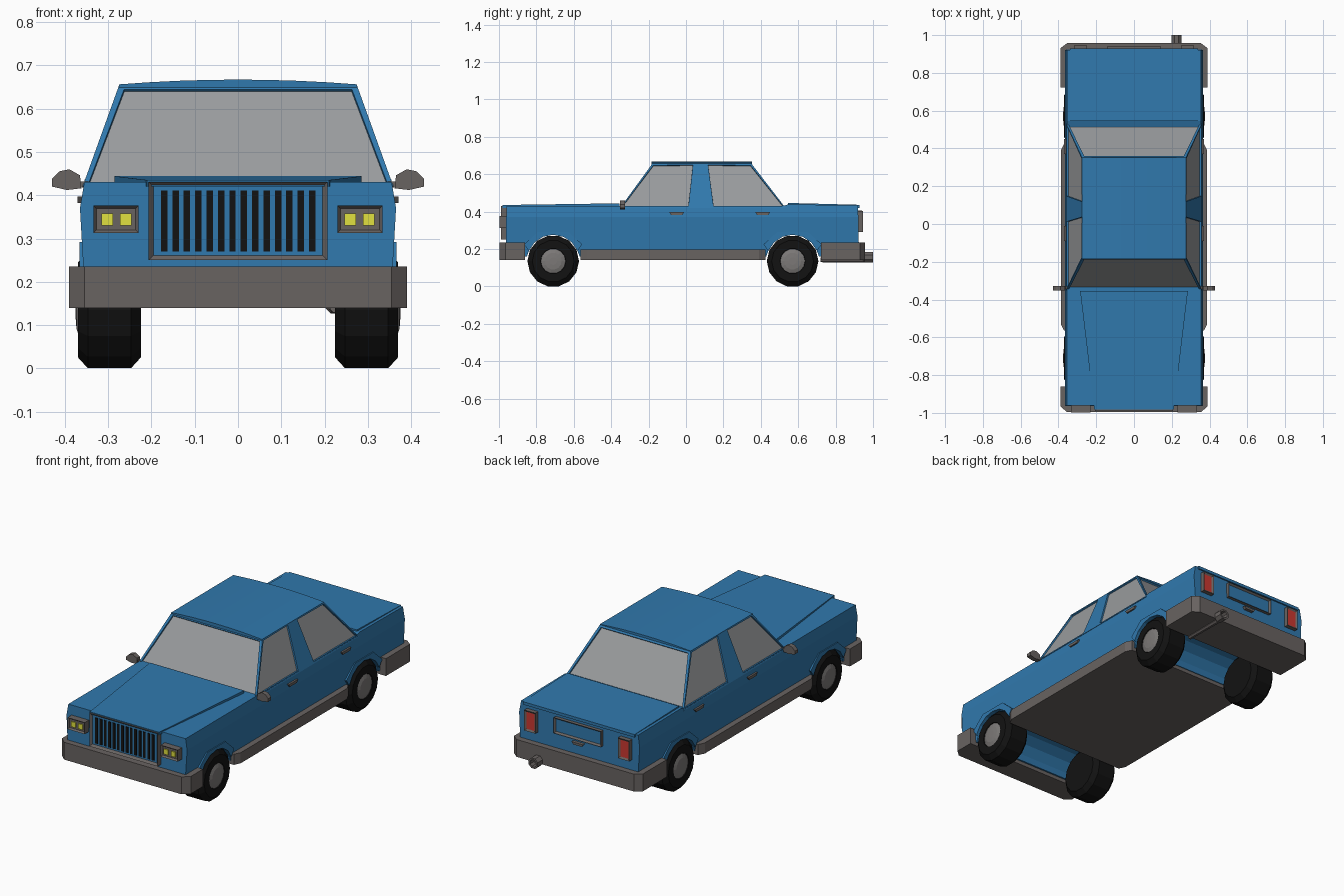
import bpy, bmesh, math
from mathutils import Vector

if "Cube" in bpy.data.objects:
    bpy.data.objects.remove(bpy.data.objects["Cube"])


def mat(name, r, g, b):
    m = bpy.data.materials.new(name)
    m.diffuse_color = (r, g, b, 1)
    m.use_nodes = True
    m.node_tree.nodes["Principled BSDF"].inputs["Base Color"].default_value = m.diffuse_color
    return m


BLUE = mat("blue_paint", 0.03, 0.19, 0.42)
TRIM = mat("trim_grey", 0.14, 0.125, 0.12)
BLACK = mat("black", 0.006, 0.006, 0.006)
GLASS = mat("glass", 0.32, 0.33, 0.34)
YELLOW = mat("lamp_yellow", 0.75, 0.75, 0.05)
RED = mat("lamp_red", 0.6, 0.04, 0.03)
HUB = mat("hub_grey", 0.2, 0.19, 0.185)


def finish(name, bm, mats, mirror=False):
    bmesh.ops.recalc_face_normals(bm, faces=bm.faces)
    me = bpy.data.meshes.new(name)
    bm.to_mesh(me)
    bm.free()
    ob = bpy.data.objects.new(name, me)
    bpy.context.collection.objects.link(ob)
    for m in mats:
        me.materials.append(m)
    if mirror:
        ob.modifiers.new("mirror", 'MIRROR')
    return ob


def prism_bm(pts, axis, a, b):
    """Extrude a 2D outline along one axis from a to b."""
    bm = bmesh.new()
    def place(p, t):
        return {'x': (t, p[0], p[1]), 'y': (p[0], t, p[1]), 'z': (p[0], p[1], t)}[axis]
    lo = [bm.verts.new(place(p, a)) for p in pts]
    hi = [bm.verts.new(place(p, b)) for p in pts]
    bm.faces.new(lo)
    bm.faces.new(hi)
    for i in range(len(pts)):
        j = (i + 1) % len(pts)
        bm.faces.new((lo[i], lo[j], hi[j], hi[i]))
    return bm


def prism(name, pts, axis, a, b, m, mirror=False):
    return finish(name, prism_bm(pts, axis, a, b), [m], mirror)


def rect(x0, x1, z0, z1):
    return [(x0, z0), (x1, z0), (x1, z1), (x0, z1)]


def framed(name, r, back, front, border, depth, outer, inner, mirror=False):
    """Box whose outward y face is inset and recessed."""
    bm = prism_bm(rect(*r), 'y', back, front)
    bmesh.ops.recalc_face_normals(bm, faces=bm.faces)
    f = [f for f in bm.faces if abs(f.calc_center_median().y - front) < 1e-5]
    bmesh.ops.inset_individual(bm, faces=f, thickness=border)
    for v in f[0].verts:
        v.co.y -= math.copysign(depth, front)
    f[0].material_index = 1
    return finish(name, bm, [outer, inner], mirror)


def lathe(name, prof, n, axis, c, m, mirror=False):
    """Revolve (position, radius) points about an x or y axis through c."""
    bm = bmesh.new()
    rings = []
    for t, r in prof:
        ring = []
        for i in range(n):
            a = 2 * math.pi * (i + 0.5) / n - math.pi / 2
            u, w = r * math.cos(a), r * math.sin(a)
            off = (t, u, w) if axis == 'x' else (u, t, w)
            ring.append(bm.verts.new(Vector(c) + Vector(off)))
        rings.append(ring)
    for p, q in zip(rings, rings[1:]):
        for i in range(n):
            j = (i + 1) % n
            bm.faces.new((p[i], p[j], q[j], q[i]))
    bm.faces.new(rings[0])
    bm.faces.new(rings[-1])
    return finish(name, bm, [m], mirror)


AXLES = {"front": -0.71, "rear": 0.57}
WZ = 0.135


def arch(y, r=0.141, n=8):
    """Wheel opening outline from front to back."""
    return [(y - r, 0.16)] + [(y - r * math.cos(math.pi * i / n), WZ + r * math.sin(math.pi * i / n))
                              for i in range(1, n)] + [(y + r, 0.16)]


# Lower body: side profile with wheel openings, flanks shaped by height
profile = ([(-0.965, 0.16)] + arch(AXLES["front"]) + arch(AXLES["rear"]) +
           [(0.925, 0.16), (0.92, 0.434), (0.545, 0.438), (0.52, 0.43), (-0.345, 0.43), (-0.96, 0.43)])
bm = prism_bm(profile, 'x', -1, 1)
bmesh.ops.bisect_plane(bm, geom=bm.verts[:] + bm.edges[:] + bm.faces[:],
                       plane_co=(0, 0, 0.37), plane_no=(0, 0, 1))
for v in bm.verts:
    z = v.co.z
    v.co.x *= 0.353 + 0.012 * (z - 0.16) / 0.21 if z <= 0.37 else 0.365 - 0.01 * (z - 0.37) / 0.06
finish("body", bm, [BLUE])

# Bonnet and boot lid
bm = prism_bm([(-0.21, -0.982), (0.21, -0.982), (0.285, -0.355), (-0.285, -0.355)], 'z', 0.42, 0.444)
for v in bm.verts:
    if v.co.y < -0.9 and v.co.z > 0.43:
        v.co.z = 0.435
finish("bonnet", bm, [BLUE])
prism("boot_lid", [(0.545, 0.42), (0.928, 0.42), (0.928, 0.436), (0.545, 0.446)], 'x', -0.338, 0.338, BLUE)

# Cabin: tapered shell with recessed windows
bm = bmesh.new()
base_y, top_y = [-0.352, 0.02, 0.14, 0.532], [-0.18, 0.045, 0.11, 0.35]
lo = {s: [bm.verts.new((s * 0.359, y, 0.42)) for y in base_y] for s in (-1, 1)}
hi = {s: [bm.verts.new((s * 0.274, y, 0.656)) for y in top_y] for s in (-1, 1)}
side, ends = [], []
for s in (-1, 1):
    for i in range(3):
        f = bm.faces.new((lo[s][i], lo[s][i + 1], hi[s][i + 1], hi[s][i]))
        if i != 1:
            side.append(f)
for i in (0, 3):
    ends.append(bm.faces.new((lo[-1][i], lo[1][i], hi[1][i], hi[-1][i])))
bm.faces.new(hi[-1] + hi[1][::-1])
bm.faces.new(lo[-1] + lo[1][::-1])
bmesh.ops.recalc_face_normals(bm, faces=bm.faces)
bmesh.ops.inset_individual(bm, faces=side, thickness=0.011)
bmesh.ops.inset_individual(bm, faces=ends, thickness=0.018)
for f in side + ends:
    f.material_index = 1
bmesh.ops.inset_individual(bm, faces=side + ends, thickness=0.001, depth=-0.008)
for f in side + ends:
    f.material_index = 1
    for e in f.edges:
        for g in e.link_faces:
            if g is not f:
                g.material_index = 0
finish("cabin", bm, [BLUE, GLASS])

# Curved roof skin
xs = [-0.275 + 0.55 * i / 8 for i in range(9)]
prism("roof", [(-0.275, 0.648)] + [(x, 0.667 - 0.011 * (x / 0.275) ** 2) for x in xs] + [(0.275, 0.648)],
      'y', -0.185, 0.352, BLUE)

# Bumpers and sill
prism("front_bumper", [(-0.39, -0.86), (-0.39, -0.965), (-0.355, -0.996), (0.355, -0.996),
                       (0.39, -0.965), (0.39, -0.86)], 'z', 0.14, 0.235, TRIM)
prism("rear_bumper", [(-0.39, 0.722), (-0.39, 0.93), (-0.355, 0.957), (0.355, 0.957),
                      (0.39, 0.93), (0.39, 0.722)], 'z', 0.14, 0.235, TRIM)
prism("sill_and_floor", [(-0.37, -0.565), (0.37, -0.565), (0.387, -0.53), (0.387, 0.39), (0.37, 0.425),
                         (-0.37, 0.425), (-0.387, 0.39), (-0.387, -0.53)], 'z', 0.14, 0.198, TRIM)

# Wheels and arch flares
for n, y in AXLES.items():
    c = (0.297, y, WZ)
    lathe(n + "_tyres", [(-0.073, 0.112), (-0.05, 0.138), (0.05, 0.138), (0.073, 0.112),
                         (0.073, 0.068), (0.064, 0.064)], 14, 'x', c, BLACK, True)
    lathe(n + "_hubs", [(0.05, 0.066), (0.069, 0.066), (0.076, 0.045), (0.078, 0.02)], 14, 'x', c, HUB, True)
    outer = [(y + 0.155, 0.225), (y + 0.08, 0.292), (y - 0.08, 0.292), (y - 0.155, 0.225)]
    prism(n + "_arch_flares", arch(y)[1:-1] + outer, 'x', 0.34, 0.366, BLUE, True)

# Grille with vertical slots
framed("grille_frame", (-0.207, 0.207, 0.25, 0.431), -0.95, -0.99, 0.016, 0.012, TRIM, BLUE)
slot = prism("grille_slots", rect(-0.178, -0.163, 0.27, 0.411), 'y', -0.96, -0.981, BLACK)
arr = slot.modifiers.new("repeat", 'ARRAY')
arr.use_relative_offset = False
arr.use_constant_offset = True
arr.constant_offset_displace = (0.0263, 0, 0)
arr.count = 14

# Headlights and tail lights
framed("headlight_frames", (0.23, 0.334, 0.313, 0.376), -0.95, -0.998, 0.01, 0.01, TRIM, TRIM, True)
for n, x in (("inner", 0.246), ("outer", 0.289)):
    prism(n + "_headlights", rect(x, x + 0.026, 0.33, 0.358), 'y', -0.97, -0.994, YELLOW, True)
framed("tail_lights", (0.25, 0.318, 0.29, 0.402), 0.91, 0.945, 0.014, 0.006, TRIM, RED, True)

# Rear panel recess and boot catch
framed("rear_plate_recess", (-0.143, 0.143, 0.32, 0.405), 0.91, 0.94, 0.012, 0.01, TRIM, BLUE)
prism("boot_catch", [(-0.035, 0.303), (-0.025, 0.29), (0.025, 0.29), (0.035, 0.303)], 'y', 0.91, 0.94, TRIM)

# Door handles
for n, y in (("front", -0.05), ("rear", 0.41)):
    prism(n + "_door_handles", [(y - 0.04, 0.397), (y - 0.03, 0.382), (y + 0.03, 0.382), (y + 0.04, 0.397)],
          'x', 0.35, 0.371, TRIM, True)

# Wing mirrors
prism("mirror_stalks", rect(0.345, 0.375, 0.418, 0.432), 'y', -0.345, -0.33, TRIM, True)
prism("wing_mirrors", [(0.362, 0.416), (0.395, 0.412), (0.43, 0.42), (0.43, 0.437), (0.413, 0.455),
                       (0.39, 0.46), (0.365, 0.446)], 'y', -0.353, -0.327, TRIM, True)

# Exhaust pipe with hollow tip
lathe("exhaust_pipe", [(0.72, 0.014), (0.96, 0.016)], 8, 'y', (0.225, 0, 0.142), TRIM)
lathe("exhaust_tip", [(0.945, 0.022), (0.955, 0.03), (1.0, 0.03), (1.0, 0.02), (0.965, 0.02)],
      8, 'y', (0.225, 0, 0.155), TRIM)
